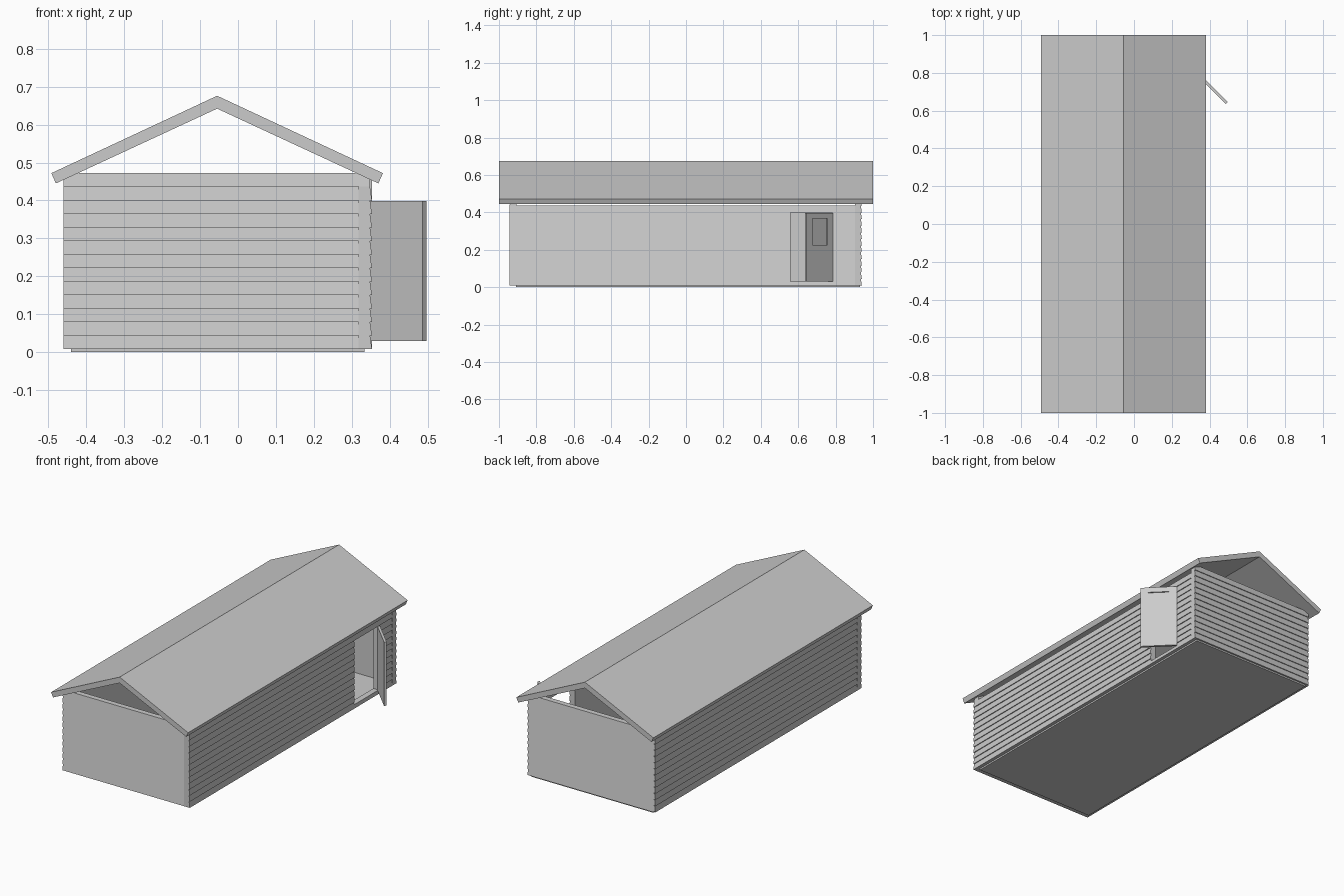
import bpy, bmesh, math
from mathutils import Matrix, Vector

if "Cube" in bpy.data.objects:
    bpy.data.objects.remove(bpy.data.objects["Cube"])


def prism(name, profile, origin, out, along, length):
    """Extrude a (outward, height) profile from origin along a horizontal direction."""
    o, u, a = Vector(origin), Vector(out), Vector(along)
    bm = bmesh.new()
    base = [bm.verts.new(o + u * p + Vector((0, 0, q))) for p, q in profile]
    face = bm.faces.new(base)
    ext = bmesh.ops.extrude_face_region(bm, geom=[face])
    verts = [v for v in ext["geom"] if isinstance(v, bmesh.types.BMVert)]
    bmesh.ops.translate(bm, verts=verts, vec=a * length)
    bmesh.ops.recalc_face_normals(bm, faces=bm.faces)
    me = bpy.data.meshes.new(name)
    bm.to_mesh(me)
    bm.free()
    ob = bpy.data.objects.new(name, me)
    bpy.context.collection.objects.link(ob)
    return ob


def box(name, lo, hi):
    rect = [(lo[0], lo[2]), (hi[0], lo[2]), (hi[0], hi[2]), (lo[0], hi[2])]
    return prism(name, rect, (0, lo[1], 0), (1, 0, 0), (0, 1, 0), hi[1] - lo[1])


PITCH, BASE, LIP, THICK = 0.0356, 0.009, 0.005, 0.036


def siding(z0, z1):
    """Lapped boards: each board leans inward to the lip of the next one."""
    pts = [(-THICK, z1), (-THICK, z0)]
    z = z0
    while z < z1 - 1e-4:
        k = math.floor((z - BASE) / PITCH + 1e-4)
        bottom = BASE + k * PITCH
        top = min(bottom + PITCH, z1)
        pts.append((-LIP * (z - bottom) / PITCH, z))
        pts.append((-LIP * (top - bottom) / PITCH, top))
        z = top
    return pts


XL, XR, YF, YB = -0.46, 0.353, -0.943, 0.94
SIDE_TOP, END_TOP = BASE + 12 * PITCH, BASE + 13 * PITCH
DOOR_LO, DOOR_HI = 0.56, 0.78
LINTEL = BASE + 11 * PITCH

# Floor slab
box("floor", (-0.44, -0.91, 0), (0.333, 0.93, 0.02))

# End walls, open gables above
prism("front_wall", siding(BASE, END_TOP), (XL, YF, 0), (0, -1, 0), (1, 0, 0), XR - LIP - XL)
prism("back_wall", siding(BASE, END_TOP), (XL + LIP, YB, 0), (0, 1, 0), (1, 0, 0), XR - XL - LIP)

# Left wall and right wall pieces around the doorway
prism("left_wall", siding(BASE, SIDE_TOP), (XL, YF + LIP, 0), (-1, 0, 0), (0, 1, 0), YB - YF - 2 * LIP)
for name, y0, y1, z0, z1 in (
        ("right_wall_long", YF, DOOR_LO, BASE, SIDE_TOP),
        ("right_wall_short", DOOR_HI, YB - THICK, BASE, SIDE_TOP),
        ("door_lintel", DOOR_LO, DOOR_HI, LINTEL, SIDE_TOP),
        ("door_sill", DOOR_LO, DOOR_HI, BASE, 0.03)):
    prism(name, siding(z0, z1), (XR, y0, 0), (1, 0, 0), (0, 1, 0), y1 - y0)

# Roof: bent slab with square-cut eaves
RX = -0.055
roof = [(-0.425, 0.445), (-0.437, 0.472), (0, 0.676), (0.437, 0.472), (0.425, 0.445), (0, 0.642)]
prism("roof", roof, (RX, -1, 0), (1, 0, 0), (0, 1, 0), 2)

# Open door: frame boxes around a panel recessed on the outer face
W, T, Z0, Z1 = 0.2, 0.014, 0.03, 0.398
A, B, C, D = 0.042, 0.158, 0.225, 0.368
swing = Matrix.Translation((0.345, 0.777, 0)) @ Matrix.Rotation(math.radians(-45), 4, 'Z')
for name, lo, hi in (
        ("door_hinge_stile", (0, 0, Z0), (A, T, Z1)),
        ("door_latch_stile", (B, 0, Z0), (W, T, Z1)),
        ("door_lower_panel", (A, 0, Z0), (B, T, C)),
        ("door_top_rail", (A, 0, D), (B, T, Z1)),
        ("door_window", (A, 0, C), (B, T * 0.5, D))):
    box(name, lo, hi).matrix_world = swing
